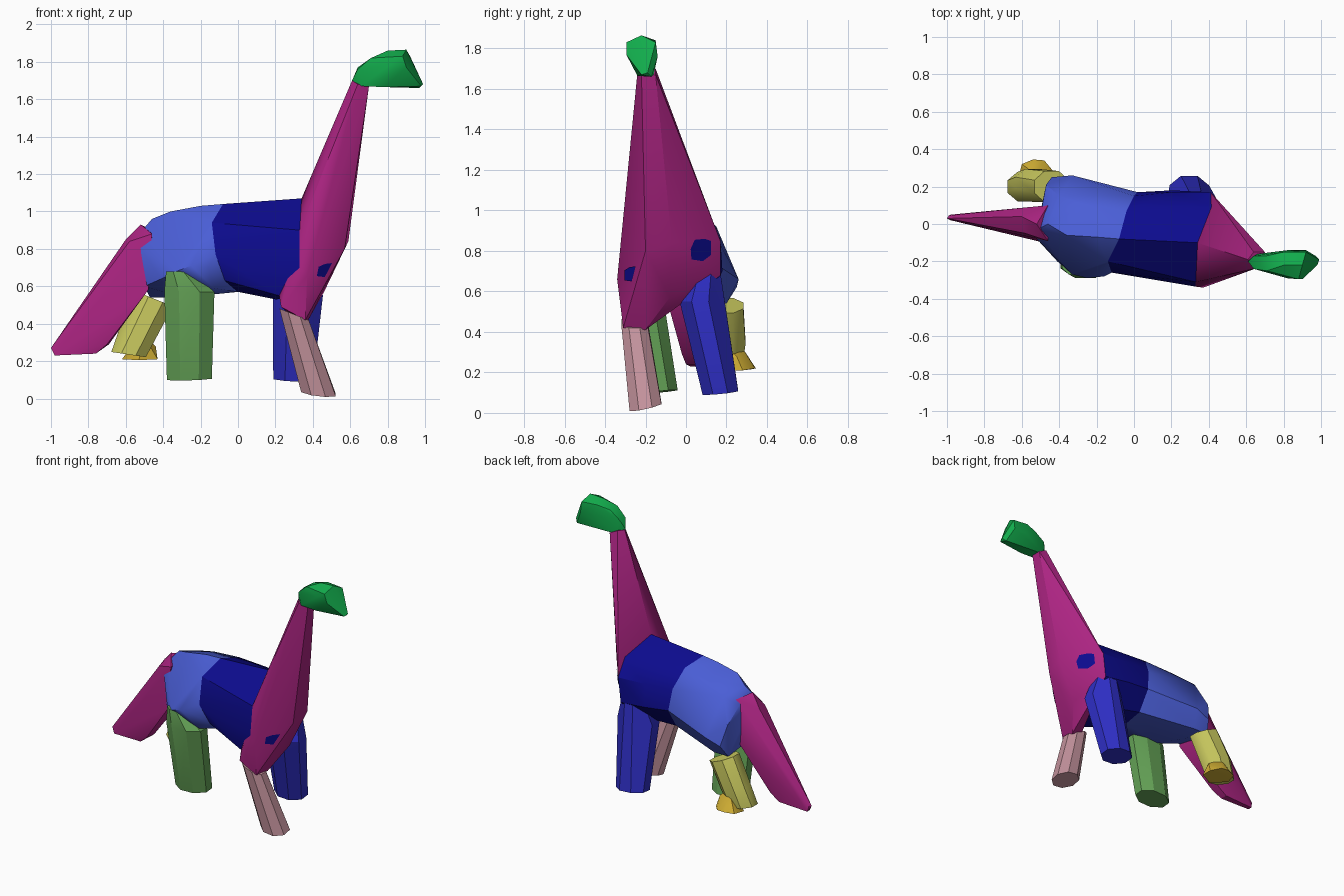
import bpy, bmesh, math
from mathutils import Vector

if "Cube" in bpy.data.objects:
    bpy.data.objects.remove(bpy.data.objects["Cube"], do_unlink=True)


def material(name, r, g, b):
    col = [(v / 255 / 12.92) if v < 10 else ((v / 255 + 0.055) / 1.055) ** 2.4 for v in (r, g, b)] + [1]
    m = bpy.data.materials.new(name)
    m.use_nodes = True
    m.diffuse_color = col
    m.node_tree.nodes["Principled BSDF"].inputs["Base Color"].default_value = col
    return m


magenta = material("magenta", 172, 36, 130)
navy = material("navy blue", 12, 11, 142)
sky = material("mid blue", 74, 94, 214)
royal = material("royal blue", 46, 46, 196)
emerald = material("emerald green", 18, 172, 76)
leaf = material("leaf green", 100, 162, 86)
rose = material("dusty pink", 196, 147, 157)
yellow = material("pale yellow", 204, 204, 96)
gold = material("gold", 208, 174, 52)


def finish(name, bm, mat):
    bmesh.ops.recalc_face_normals(bm, faces=bm.faces)
    me = bpy.data.meshes.new(name)
    bm.to_mesh(me)
    bm.free()
    me.materials.append(mat)
    ob = bpy.data.objects.new(name, me)
    bpy.context.collection.objects.link(ob)
    bpy.ops.object.select_all(action="DESELECT")
    ob.select_set(True)
    bpy.context.view_layer.objects.active = ob
    bpy.ops.object.shade_smooth_by_angle(angle=math.radians(32))
    return ob


def hull(name, points, mat):
    """Convex faceted part wrapped around a few guide points."""
    bm = bmesh.new()
    for p in points:
        bm.verts.new(p)
    res = bmesh.ops.convex_hull(bm, input=bm.verts)
    junk = {g for g in res["geom_interior"] + res["geom_unused"] if isinstance(g, bmesh.types.BMVert)}
    bmesh.ops.delete(bm, geom=list(junk), context="VERTS")
    bmesh.ops.dissolve_limit(bm, angle_limit=math.radians(2), verts=bm.verts, edges=bm.edges)
    return finish(name, bm, mat)


def ring(c, rx, ry, n=8, sx=0.0, sy=0.0):
    """Flat oval section whose height slopes by sx and sy."""
    out = []
    for i in range(n):
        a = 2 * math.pi * (i + 0.5) / n
        dx, dy = rx * math.cos(a), ry * math.sin(a)
        out.append((c[0] + dx, c[1] + dy, c[2] + sx * dx + sy * dy))
    return out


# Sections where the torso colours meet
waist = [(-0.08, -0.08, 1.04), (-0.04, 0.07, 1.0), (0.0, 0.15, 0.87), (0.02, 0.17, 0.72),
         (0.02, 0.08, 0.58), (0.0, -0.09, 0.57), (-0.07, -0.21, 0.63),
         (-0.12, -0.26, 0.77), (-0.14, -0.2, 0.94)]
shoulder = [(0.34, -0.1, 1.07), (0.45, 0.09, 0.96), (0.41, 0.17, 0.85), (0.39, 0.17, 0.68),
            (0.36, 0.02, 0.54), (0.2, -0.1, 0.53), (0.22, -0.28, 0.55),
            (0.33, -0.335, 0.7), (0.33, -0.31, 0.9)]

# Torso
hull("body", waist + shoulder + [(0.2, 0.17, 0.86), (0.2, 0.18, 0.7)], navy)
hull("hips", waist + [
    (-0.2, -0.07, 1.03), (-0.36, -0.06, 1.0), (-0.46, 0.0, 0.96), (-0.52, -0.03, 0.89),
    (-0.26, 0.1, 0.97), (-0.40, 0.15, 0.92), (-0.49, 0.1, 0.87),
    (-0.33, 0.26, 0.66), (-0.44, 0.25, 0.62), (-0.47, 0.21, 0.76), (-0.47, 0.2, 0.54), (-0.36, 0.2, 0.54),
    (-0.16, -0.28, 0.7), (-0.25, -0.29, 0.71), (-0.33, -0.27, 0.68), (-0.52, -0.08, 0.8),
    (-0.5, -0.08, 0.6), (-0.41, -0.2, 0.64), (-0.13, -0.24, 0.59), (-0.3, -0.1, 0.54)], sky)

# Neck, widening down into the chest
neck = hull("neck", shoulder[:4] + shoulder[6:] + [
    (0.61, -0.19, 1.7), (0.64, -0.24, 1.68), (0.7, -0.22, 1.67), (0.7, -0.15, 1.67), (0.64, -0.15, 1.7),
    (0.59, -0.07, 0.84), (0.57, -0.2, 0.8), (0.46, -0.08, 0.57), (0.43, 0.1, 0.7),
    (0.37, -0.2, 0.41), (0.36, -0.31, 0.42), (0.29, -0.2, 0.44), (0.23, -0.31, 0.49),
    (0.37, -0.34, 0.66)], magenta)

# Head
hull("head", [
    (0.61, -0.2, 1.7), (0.66, -0.24, 1.67), (0.66, -0.16, 1.67), (0.64, -0.17, 1.77), (0.64, -0.24, 1.76),
    (0.71, -0.17, 1.82), (0.71, -0.25, 1.82), (0.8, -0.15, 1.84), (0.8, -0.22, 1.86),
    (0.82, -0.29, 1.79), (0.88, -0.295, 1.83), (0.9, -0.295, 1.77), (0.9, -0.22, 1.865),
    (0.92, -0.15, 1.83), (0.82, -0.14, 1.76), (0.92, -0.14, 1.76),
    (0.99, -0.19, 1.68), (0.98, -0.22, 1.67), (0.97, -0.17, 1.66), (0.78, -0.24, 1.665)], emerald)

# Tail
hull("tail", [
    (-0.46, 0.1, 0.9), (-0.46, -0.09, 0.88), (-0.52, 0.0, 0.93), (-0.6, 0.04, 0.85), (-0.58, -0.05, 0.84),
    (-0.47, 0.09, 0.6), (-0.48, -0.1, 0.58), (-0.55, -0.08, 0.55), (-0.7, -0.02, 0.29), (-0.69, 0.05, 0.29),
    (-0.76, 0.0, 0.24), (-0.76, 0.05, 0.24), (-0.98, 0.02, 0.23), (-0.98, 0.05, 0.23),
    (-1.0, 0.03, 0.27), (-0.99, 0.045, 0.27)], magenta)

# Legs
hull("right_back_leg", ring((-0.26, -0.12, 0.105), 0.13, 0.085, 8, 0.03, 0.1)
     + ring((-0.26, -0.2, 0.57), 0.145, 0.095) + ring((-0.32, -0.215, 0.68), 0.07, 0.06), leaf)
hull("left_front_leg", ring((0.295, 0.17, 0.1), 0.115, 0.095, 8, -0.06, 0.1)
     + ring((0.32, 0.07, 0.55), 0.145, 0.11) + ring((0.33, 0.1, 0.73), 0.08, 0.07), royal)
hull("right_front_leg", ring((0.43, -0.2, 0.03), 0.1, 0.085, 8, -0.12, 0.22)
     + ring((0.3, -0.255, 0.45), 0.085, 0.07, 8, -0.4), rose)
hull("left_back_leg", ring((-0.44, 0.2, 0.53), 0.1, 0.09, 8, -0.4)
     + ring((-0.54, 0.22, 0.35), 0.1, 0.08, 8, -0.3)
     + ring((-0.585, 0.2, 0.235), 0.1, 0.085, 8, -0.15), yellow)
hull("left_back_foot", [
    (-0.62, 0.24, 0.21), (-0.6, 0.32, 0.215), (-0.54, 0.345, 0.22), (-0.48, 0.34, 0.22), (-0.43, 0.28, 0.21),
    (-0.43, 0.2, 0.21), (-0.53, 0.16, 0.205), (-0.53, 0.27, 0.335), (-0.5, 0.19, 0.33), (-0.44, 0.25, 0.28)], gold)


# Navy patches lying on the neck
def patch(name, c, offsets):
    bm = bmesh.new()
    rim = []
    for dy, dz in offsets:
        hit, loc, nor, _ = neck.ray_cast(Vector((2, c[0] + dy, c[1] + dz)), Vector((-1, 0, 0)))
        if hit:
            rim.append(bm.verts.new(loc + nor * 0.005))
    hit, loc, nor, _ = neck.ray_cast(Vector((2, c[0], c[1])), Vector((-1, 0, 0)))
    mid = bm.verts.new(loc + nor * 0.005)
    for i, v in enumerate(rim):
        bm.faces.new((mid, v, rim[(i + 1) % len(rim)]))
    ob = finish(name, bm, navy)
    if ob.data.polygons[0].normal.x < 0:
        ob.data.flip_normals()


patch("chest_spot", (-0.275, 0.685),
      [(-0.025, -0.03), (0.01, -0.035), (0.02, 0.0), (0.03, 0.04), (0.0, 0.035), (-0.025, 0.02)])
patch("shoulder_spot", (0.07, 0.81),
      [(-0.045, -0.05), (0.01, -0.06), (0.05, -0.03), (0.05, 0.04), (0.02, 0.05), (-0.03, 0.045), (-0.05, 0.0)])
